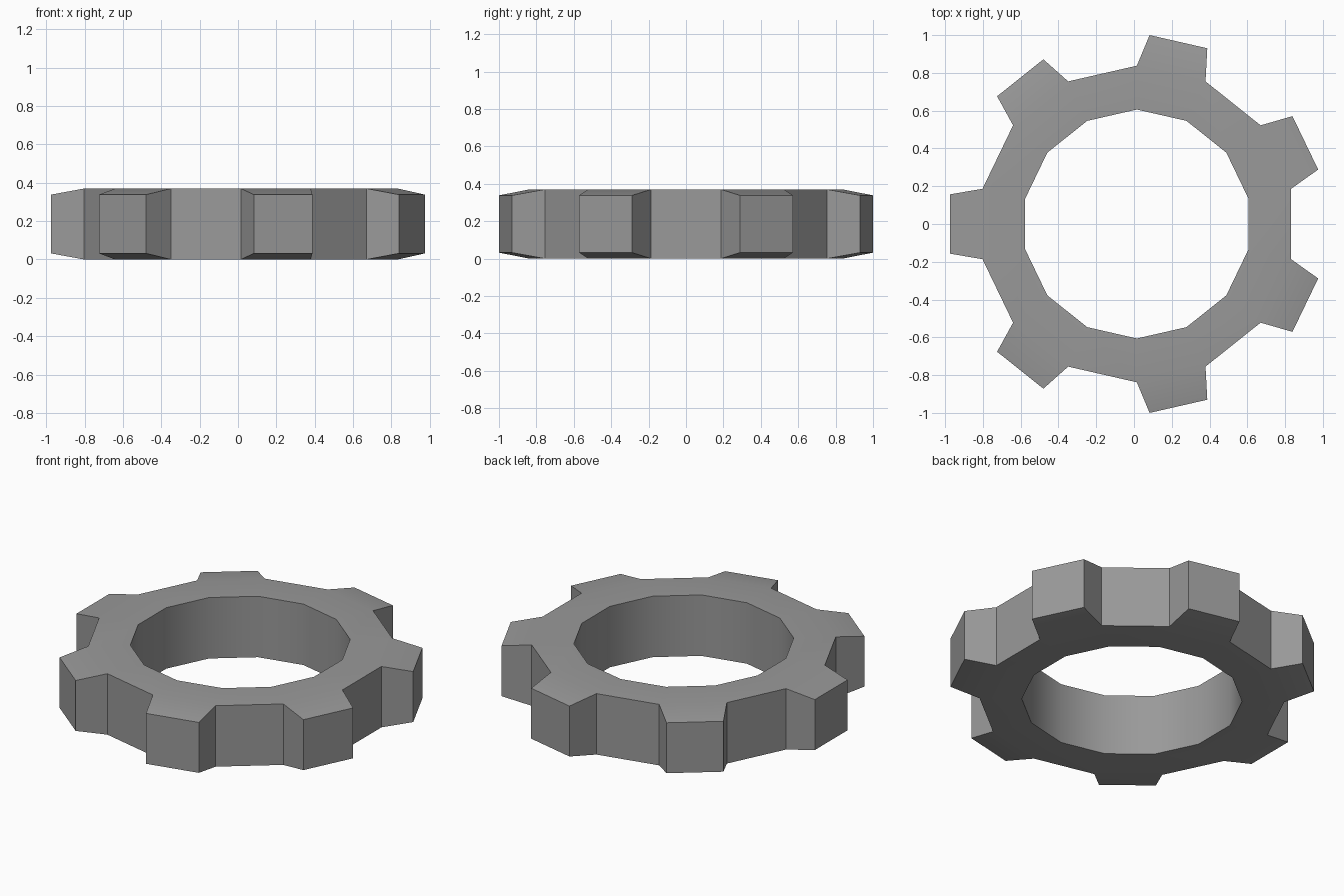
import bpy, bmesh
from math import cos, sin, pi, radians

if "Cube" in bpy.data.objects:
    bpy.data.objects.remove(bpy.data.objects["Cube"])

TEETH = 7
N = TEETH * 2
H, INSET = 0.37, 0.032
R_IN, R_ROOT, R_TIP = 0.606, 0.838, 1.0023
TIP_HALF = radians(9)
CX = 0.015   # odd tooth count: shift so the bounds are centred

bm = bmesh.new()


def pair(r, a, inset=0.0):
    """Bottom and top vertex at one polar position."""
    x, y = CX + r * cos(a), r * sin(a)
    return bm.verts.new((x, y, inset)), bm.verts.new((x, y, H - inset))


def wall(p, q):
    bm.faces.new((p[0], q[0], q[1], p[1]))


def caps(a, b, c, d):
    """Top and bottom faces over four vertex pairs (counter-clockwise)."""
    bm.faces.new([p[1] for p in (a, b, c, d)])
    bm.faces.new([p[0] for p in (d, c, b, a)])


# Ring
angles = [(2 * i + 1) * pi / N for i in range(N)]
inner = [pair(R_IN, a) for a in angles]
root = [pair(R_ROOT, a) for a in angles]
for i in range(N):
    j = (i + 1) % N
    wall(inner[j], inner[i])
    caps(inner[i], root[i], root[j], inner[j])
    if i % 2:
        wall(root[i], root[j])          # gap between teeth
    else:
        # Tapered tooth
        mid = angles[i] + pi / N
        t0 = pair(R_TIP, mid - TIP_HALF, INSET)
        t1 = pair(R_TIP, mid + TIP_HALF, INSET)
        wall(root[i], t0)
        wall(t0, t1)
        wall(t1, root[j])
        caps(root[i], t0, t1, root[j])

bmesh.ops.recalc_face_normals(bm, faces=bm.faces)
mesh = bpy.data.meshes.new("gear_ring")
bm.to_mesh(mesh)
bm.free()
gear = bpy.data.objects.new("gear_ring", mesh)
bpy.context.collection.objects.link(gear)

# Dark grey metal
metal = bpy.data.materials.new("dark_grey")
metal.diffuse_color = (0.32, 0.32, 0.32, 1)
metal.use_nodes = True
metal.node_tree.nodes["Principled BSDF"].inputs["Base Color"].default_value = metal.diffuse_color
mesh.materials.append(metal)

# Smooth bore, crisp tooth edges
bpy.context.view_layer.objects.active = gear
gear.select_set(True)
bpy.ops.object.shade_smooth_by_angle(angle=radians(30))
